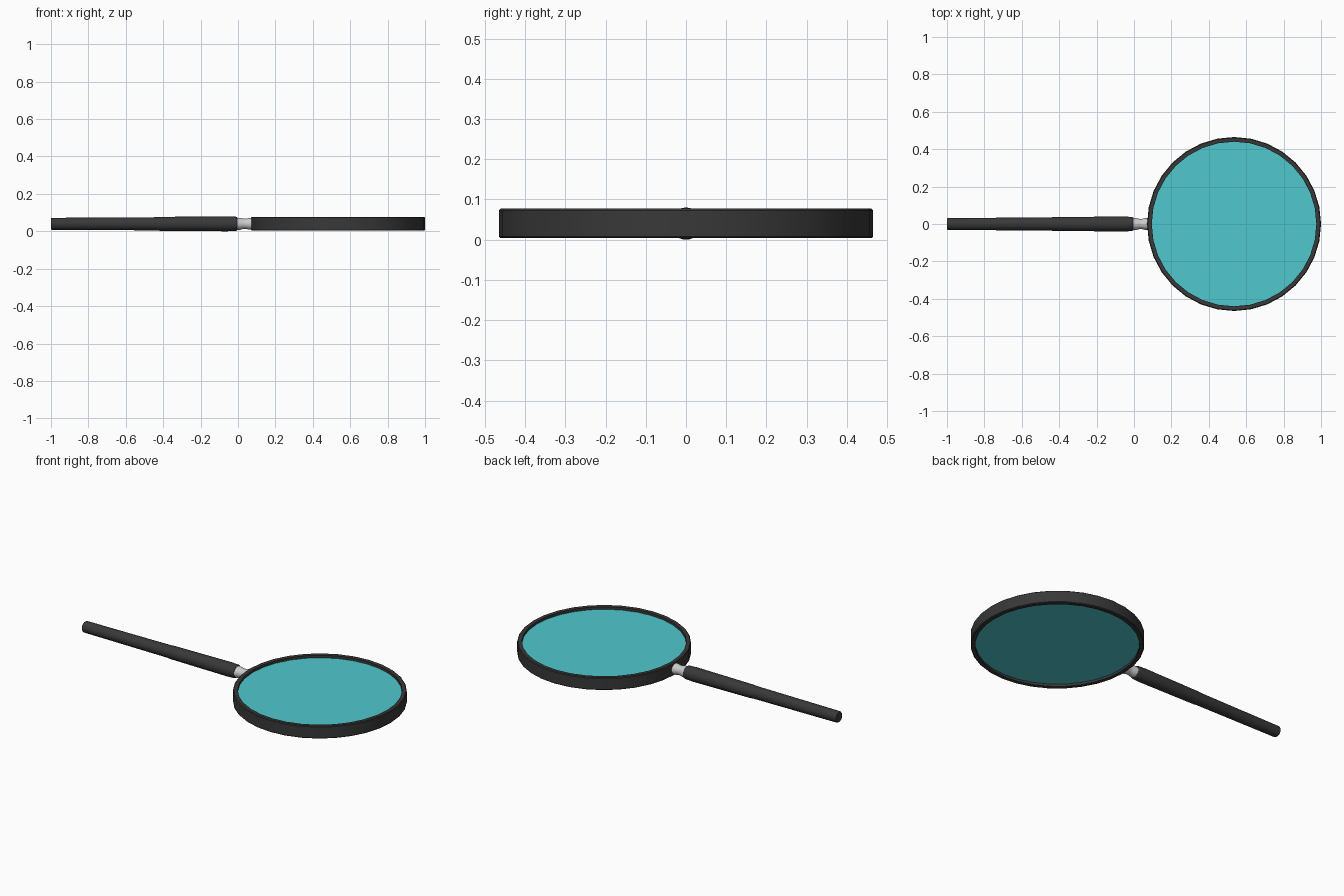
import bpy, bmesh, math
from mathutils import Vector

if "Cube" in bpy.data.objects:
    bpy.data.objects.remove(bpy.data.objects["Cube"])

CZ = 0.04      # height of the handle axis
CX = 0.535     # centre of the lens


def material(name, color):
    m = bpy.data.materials.new(name)
    m.diffuse_color = color
    m.use_nodes = True
    m.node_tree.nodes["Principled BSDF"].inputs["Base Color"].default_value = m.diffuse_color
    return m


def lathe(name, profile, sides, axis, origin, mat=None, closed=False):
    """Revolve (radius, position) points round the x or z axis."""
    bm = bmesh.new()
    rings = []
    for r, p in profile:
        ring = []
        for i in range(sides):
            a = 2 * math.pi * i / sides
            c, s = r * math.cos(a), r * math.sin(a)
            co = Vector((p, c, s)) if axis == 'x' else Vector((c, s, p))
            ring.append(bm.verts.new(co + Vector(origin)))
        rings.append(ring)
    pairs = list(zip(rings, rings[1:]))
    if closed:
        pairs.append((rings[-1], rings[0]))
    else:
        bm.faces.new(rings[0])
        bm.faces.new(rings[-1])
    for a, b in pairs:
        for i in range(sides):
            j = (i + 1) % sides
            bm.faces.new((a[i], a[j], b[j], b[i]))
    bmesh.ops.recalc_face_normals(bm, faces=bm.faces)
    me = bpy.data.meshes.new(name)
    bm.to_mesh(me)
    bm.free()
    ob = bpy.data.objects.new(name, me)
    bpy.context.collection.objects.link(ob)
    if mat:
        me.materials.append(mat)
    bpy.ops.object.select_all(action='DESELECT')
    ob.select_set(True)
    bpy.context.view_layer.objects.active = ob
    bpy.ops.object.shade_smooth_by_angle(angle=math.radians(30))
    return ob


black = material("black_plastic", (0.04, 0.04, 0.04, 1))
glass = material("lens_glass", (0.08, 0.58, 0.61, 0.85))

# Rim: a closed band with slightly chamfered edges
lathe("lens_rim", [(0.440, 0.005), (0.461, 0.004), (0.465, 0.008),
                   (0.465, 0.073), (0.461, 0.077), (0.440, 0.076)],
      32, 'z', (CX, 0, 0), black, closed=True)

# Lens: thin disc recessed in the rim
lathe("lens", [(0.442, 0.019), (0.442, 0.061)], 32, 'z', (CX, 0, 0), glass)

# Metal neck with a waist, running into the rim
lathe("neck", [(0.032, -0.03), (0.032, 0.012), (0.028, 0.026),
               (0.027, 0.042), (0.031, 0.058), (0.031, 0.085)],
      24, 'x', (0, 0, CZ))

# Handle: slim tail growing to a thicker grip
lathe("handle", [(0.029, -1.0), (0.032, -0.995), (0.035, -0.45),
                 (0.037, -0.43), (0.040, -0.06), (0.038, -0.010), (0.034, -0.004)],
      24, 'x', (0, 0, CZ), black)
